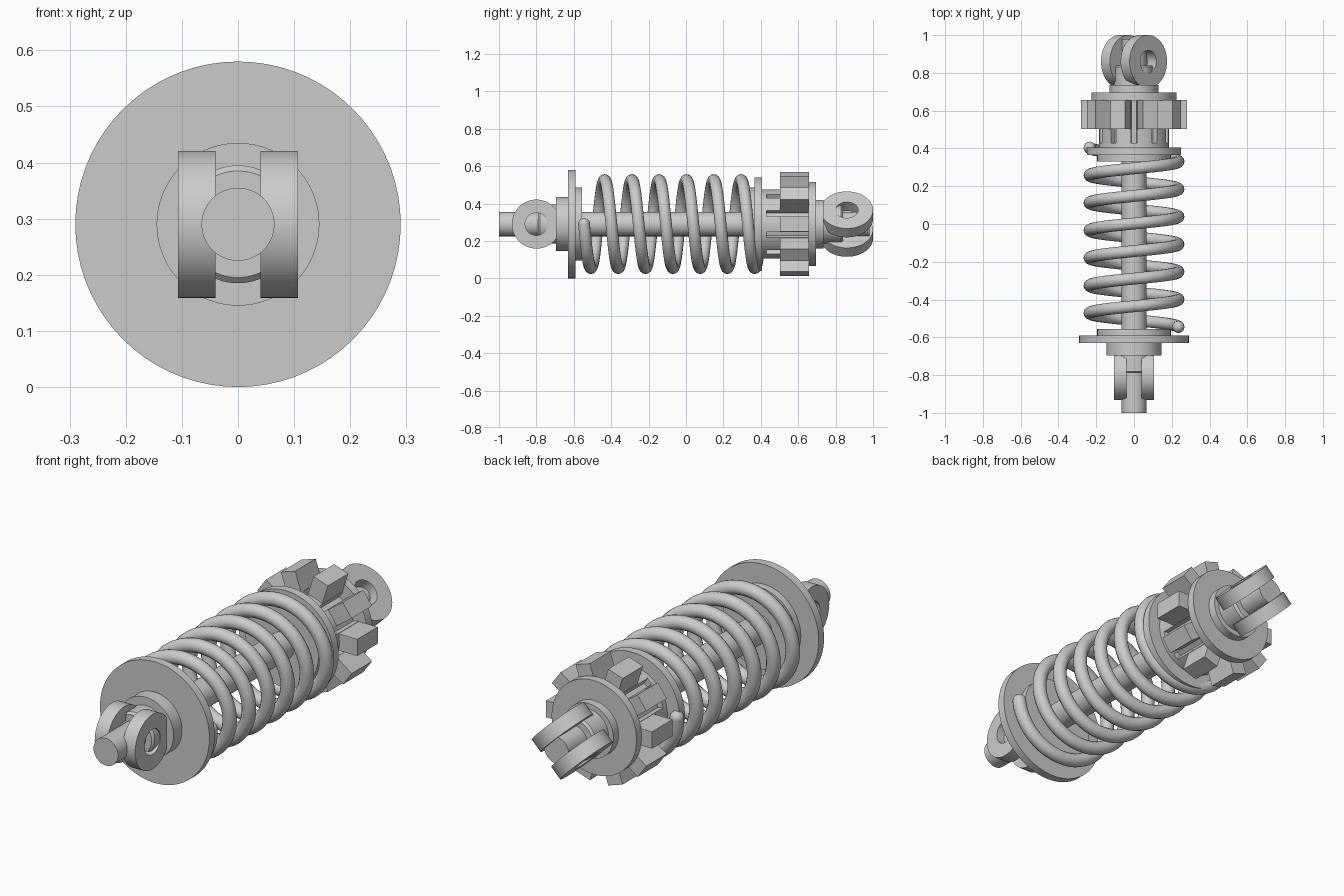
import bpy, bmesh
from math import pi, cos, sin, radians
from mathutils import Vector, Matrix

cube = bpy.data.objects.get("Cube")
if cube:
    bpy.data.objects.remove(cube, do_unlink=True)

AXIS = 0.29
TEETH = 10
Y = Vector((0, 1, 0))

steel = bpy.data.materials.new("grey_steel")
steel.use_nodes = True
colour = (0.6, 0.6, 0.6, 1)
steel.diffuse_color = colour
steel.node_tree.nodes["Principled BSDF"].inputs["Base Color"].default_value = colour


def finish(name, bm, smooth=True):
    bmesh.ops.recalc_face_normals(bm, faces=bm.faces)
    mesh = bpy.data.meshes.new(name)
    bm.to_mesh(mesh)
    bm.free()
    mesh.materials.append(steel)
    ob = bpy.data.objects.new(name, mesh)
    bpy.context.collection.objects.link(ob)
    if smooth:
        bpy.ops.object.select_all(action='DESELECT')
        ob.select_set(True)
        bpy.context.view_layer.objects.active = ob
        bpy.ops.object.shade_smooth_by_angle(angle=radians(35))
    return ob


def lathe(name, profile, axis=Y, centre=(0, 0, AXIS), closed=False):
    """Spin (radius, distance along axis) points around an axis."""
    bm = bmesh.new()
    vs = [bm.verts.new((r, 0, h)) for r, h in profile]
    pairs = list(zip(vs, vs[1:])) + ([(vs[-1], vs[0])] if closed else [])
    edges = [bm.edges.new(p) for p in pairs]
    bmesh.ops.spin(bm, geom=vs + edges, cent=(0, 0, 0), axis=(0, 0, 1),
                   angle=2 * pi, steps=72)
    bmesh.ops.remove_doubles(bm, verts=bm.verts, dist=1e-5)
    turn = axis.to_track_quat('Z', 'Y').to_matrix().to_4x4()
    bm.transform(Matrix.Translation(centre) @ turn)
    return finish(name, bm)


def cylinder(name, radius, start, end):
    return lathe(name, [(0, start), (radius, start), (radius, end), (0, end)])


def fork(name, y, radius, axis):
    for side, label in ((1, "left"), (-1, "right")):
        ring = [(0.06, 0.04), (radius, 0.04), (radius, 0.107), (0.06, 0.107)]
        lathe(f"{name}_{label}_lug", ring, axis * side, (0, y, AXIS), True)


# Central rod
cylinder("piston_rod", 0.065, -1.0, 0.98)

# Front mount
fork("front", -0.80, 0.131, Vector((1, 0, 0)))
lathe("front_socket", [(0, -0.79), (0.095, -0.79), (0.105, -0.78), (0.105, -0.66), (0, -0.66)])
cylinder("front_hub", 0.145, -0.695, -0.62)
cylinder("front_spring_plate", 0.29, -0.63, -0.59)
cylinder("front_spring_seat", 0.195, -0.595, -0.555)

# Rear spring seat and adjuster body
cylinder("rear_spring_seat", 0.195, 0.33, 0.37)
cylinder("rear_spring_plate", 0.25, 0.365, 0.405)
cylinder("adjuster_collar", 0.185, 0.40, 0.43)

# Slotted adjuster barrel, one slot between each pair of teeth
bm = bmesh.new()
outline = []
half_slot = radians(5)
step = 2 * pi / TEETH
for k in range(TEETH):
    a = (k + 0.5) * step
    for r, t in ((0.185, a - half_slot), (0.155, a - half_slot),
                 (0.155, a + half_slot), (0.185, a + half_slot)):
        outline.append((r, t))
    land = step - 2 * half_slot
    outline += [(0.185, a + half_slot + land * i / 6) for i in range(1, 6)]
face = bm.faces.new([bm.verts.new((r * cos(t), 0.425, AXIS + r * sin(t)))
                     for r, t in outline])
out = bmesh.ops.extrude_face_region(bm, geom=[face], use_keep_orig=True)
bmesh.ops.translate(bm, vec=(0, 0.235, 0),
                    verts=[v for v in out["geom"] if isinstance(v, bmesh.types.BMVert)])
finish("slotted_barrel", bm)

# Radial teeth of the adjuster
bm = bmesh.new()
for k in range(TEETH):
    place = (Matrix.Translation((0, 0.58, AXIS)) @ Matrix.Rotation(k * step, 4, 'Y')
             @ Matrix.Translation((0.225, 0, 0)) @ Matrix.Diagonal((0.11, 0.155, 0.08, 1)))
    bmesh.ops.create_cube(bm, size=1, matrix=place)
finish("adjuster_teeth", bm, smooth=False)

# Rear mount, its fork rolled an eighth of a turn
cylinder("rear_flange", 0.225, 0.655, 0.695)
cylinder("rear_neck", 0.13, 0.69, 0.735)
lathe("rear_socket", [(0, 0.71), (0.105, 0.71), (0.105, 0.83), (0.095, 0.84), (0, 0.84)])
fork("rear", 0.86, 0.14, Vector((1, 0, 1)).normalized())

# Coil spring: a circle swept along a helix with rounded ends
COIL, WIRE, PITCH, TURNS, START = 0.235, 0.032, 0.146, 6.5, -0.545
STEPS, SIDES = 312, 14


def helix(t):
    a = 2 * pi * t
    return Vector((COIL * cos(a), START + PITCH * t, AXIS - COIL * sin(a)))


bm = bmesh.new()
rings = []
for i in range(STEPS + 1):
    t = TURNS * i / STEPS
    p = helix(t)
    out = Vector((p.x, 0, p.z - AXIS)).normalized()
    up = (helix(t + 0.001) - helix(t - 0.001)).normalized().cross(out)
    rings.append([bm.verts.new(p + WIRE * (out * cos(2 * pi * j / SIDES) + up * sin(2 * pi * j / SIDES)))
                  for j in range(SIDES)])
for a, b in zip(rings, rings[1:]):
    for j in range(SIDES):
        n = (j + 1) % SIDES
        bm.faces.new((a[j], a[n], b[n], b[j]))
for ring in (rings[0], rings[-1]):
    bm.faces.new(ring)
for t in (0, TURNS):
    bmesh.ops.create_uvsphere(bm, u_segments=16, v_segments=10, radius=WIRE,
                              matrix=Matrix.Translation(helix(t)))
finish("coil_spring", bm)
